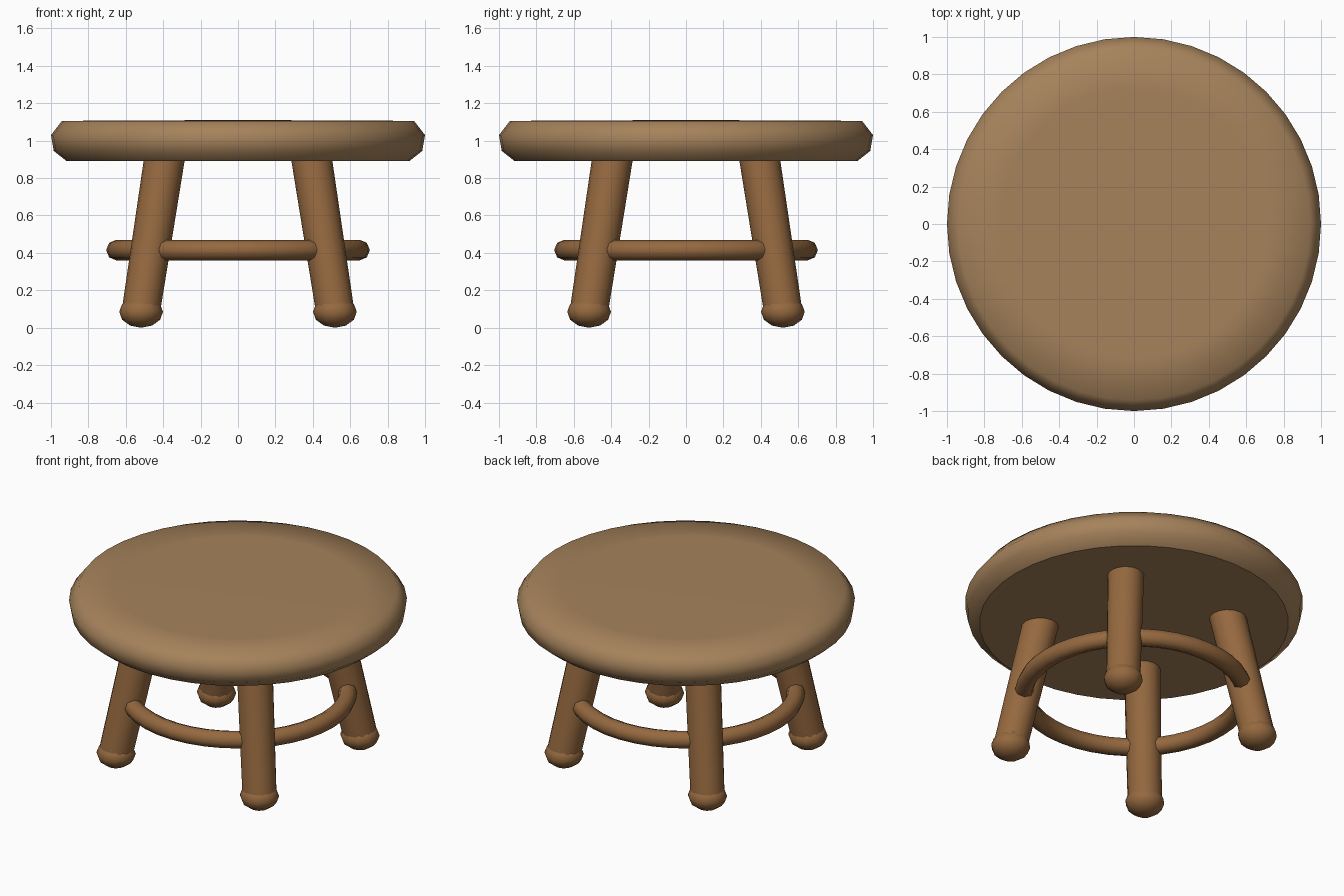
import bpy, bmesh, math
from mathutils import Vector

if "Cube" in bpy.data.objects:
    bpy.data.objects.remove(bpy.data.objects["Cube"])


def material(name, color):
    m = bpy.data.materials.new(name)
    m.diffuse_color = (*color, 1)
    m.use_nodes = True
    m.node_tree.nodes["Principled BSDF"].inputs["Base Color"].default_value = m.diffuse_color
    return m


seat_wood = material("seat wood", (0.38, 0.225, 0.105))
leg_wood = material("leg wood", (0.30, 0.14, 0.05))


def finish(name, mat, angle=None):
    ob = bpy.context.object
    ob.name = name
    ob.data.materials.append(mat)
    if angle:
        bpy.ops.object.shade_smooth_by_angle(angle=math.radians(angle))
    return ob


# Seat: lathed profile with a slight dome and a flat, crisp underside
profile = [(0.915, 0.89), (0.985, 0.945), (1.0, 1.03), (0.942, 1.105), (0.72, 1.108)]
N = 40
bm = bmesh.new()
rings = [[bm.verts.new((r * math.cos(math.tau * i / N), r * math.sin(math.tau * i / N), z))
          for i in range(N)] for r, z in profile]
for a, b in zip(rings, rings[1:]):
    for i in range(N):
        j = (i + 1) % N
        bm.faces.new((a[i], a[j], b[j], b[i])).smooth = True
centre = bm.verts.new((0, 0, 1.11))
for i in range(N):
    bm.faces.new((rings[-1][i], rings[-1][(i + 1) % N], centre)).smooth = True
underside = bm.faces.new(rings[0][::-1])
for e in underside.edges:
    e.smooth = False
mesh = bpy.data.meshes.new("seat")
bm.to_mesh(mesh)
bm.free()
seat = bpy.data.objects.new("seat", mesh)
bpy.context.collection.objects.link(seat)
mesh.materials.append(seat_wood)

# Four splayed legs, each with a flattened ball foot
for side, sx in (("left", -1), ("right", 1)):
    for end, sy in (("front", -1), ("back", 1)):
        low = Vector((0.522 * sx, 0.522 * sy, 0.07))
        high = Vector((0.380 * sx, 0.380 * sy, 0.99))
        axis = high - low
        bpy.ops.mesh.primitive_cone_add(
            vertices=16, radius1=0.102, radius2=0.109, depth=axis.length,
            location=(low + high) / 2, rotation=axis.to_track_quat('Z', 'Y').to_euler())
        finish(f"{end}_{side}_leg", leg_wood, 40)
        bpy.ops.mesh.primitive_uv_sphere_add(
            segments=12, ring_count=6, radius=1,
            location=(0.518 * sx, 0.518 * sy, 0.085), scale=(0.117, 0.117, 0.085))
        finish(f"{end}_{side}_foot", leg_wood, 45)

# Round stretcher ring running through all four legs
bpy.ops.mesh.primitive_torus_add(
    location=(0, 0, 0.415), major_radius=0.65, minor_radius=0.055,
    major_segments=40, minor_segments=8)
finish("stretcher_ring", leg_wood, 60)
